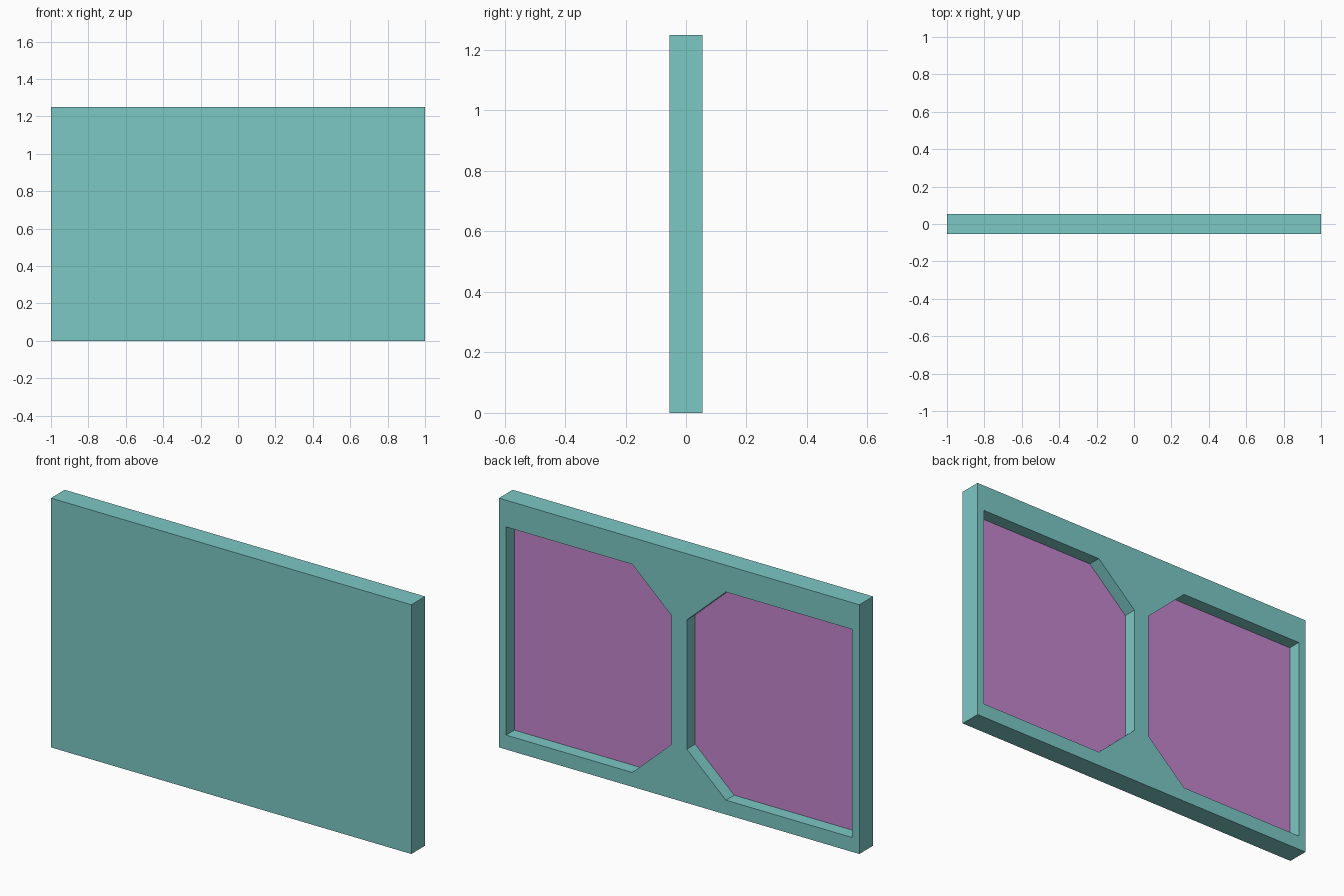
import bpy, bmesh

if "Cube" in bpy.data.objects:
    bpy.data.objects.remove(bpy.data.objects["Cube"])

W, H, T = 2.0, 1.25, 0.109      # width, height, thickness
FLOOR_Y = -0.011                # depth plane of the recess floors
BACK_Y = T / 2


def material(name, color):
    m = bpy.data.materials.new(name)
    m.diffuse_color = (*color, 1)
    m.use_nodes = True
    m.node_tree.nodes["Principled BSDF"].inputs["Base Color"].default_value = m.diffuse_color
    return m


def add_prism(bm, profile, y0, y1):
    """Extrude an (x, z) outline from y0 to y1."""
    face = bm.faces.new([bm.verts.new((x, y0, z)) for x, z in profile])
    new = bmesh.ops.extrude_face_region(bm, geom=[face])["geom"]
    verts = [g for g in new if isinstance(g, bmesh.types.BMVert)]
    bmesh.ops.translate(bm, verts=verts, vec=(0, y1 - y0, 0))


def make_object(name, bm):
    bmesh.ops.recalc_face_normals(bm, faces=bm.faces)
    mesh = bpy.data.meshes.new(name)
    bm.to_mesh(mesh)
    bm.free()
    obj = bpy.data.objects.new(name, mesh)
    bpy.context.collection.objects.link(obj)
    return obj


# Main slab
bm = bmesh.new()
add_prism(bm, [(-W/2, 0), (W/2, 0), (W/2, H), (-W/2, H)], -T/2, BACK_Y)
board = make_object("recessed_panel", bm)
board.data.materials.append(material("teal", (0.20, 0.58, 0.56)))
board.data.materials.append(material("purple", (0.55, 0.24, 0.61)))

# Mirrored pockets with the inner corners cut off
pocket = [(0.96, 0.072), (0.26, 0.072), (0.043, 0.27),
          (0.043, 0.918), (0.26, 1.116), (0.96, 1.116)]
bm = bmesh.new()
for side in (1, -1):
    add_prism(bm, [(side * x, z) for x, z in pocket], FLOOR_Y, BACK_Y + 0.1)
cutter = make_object("pocket_cutter", bm)
cutter.hide_render = True

# Cut the pockets and bake the result
cut = board.modifiers.new("pockets", "BOOLEAN")
cut.operation = "DIFFERENCE"
cut.solver = "EXACT"
cut.object = cutter
depsgraph = bpy.context.evaluated_depsgraph_get()
baked = bpy.data.meshes.new_from_object(board.evaluated_get(depsgraph))
board.modifiers.clear()
board.data = baked
bpy.data.objects.remove(cutter, do_unlink=True)

# Colour the pocket floors
for p in baked.polygons:
    on_floor = p.normal.y > 0.9 and abs(p.center.y - FLOOR_Y) < 0.01
    p.material_index = 1 if on_floor else 0
